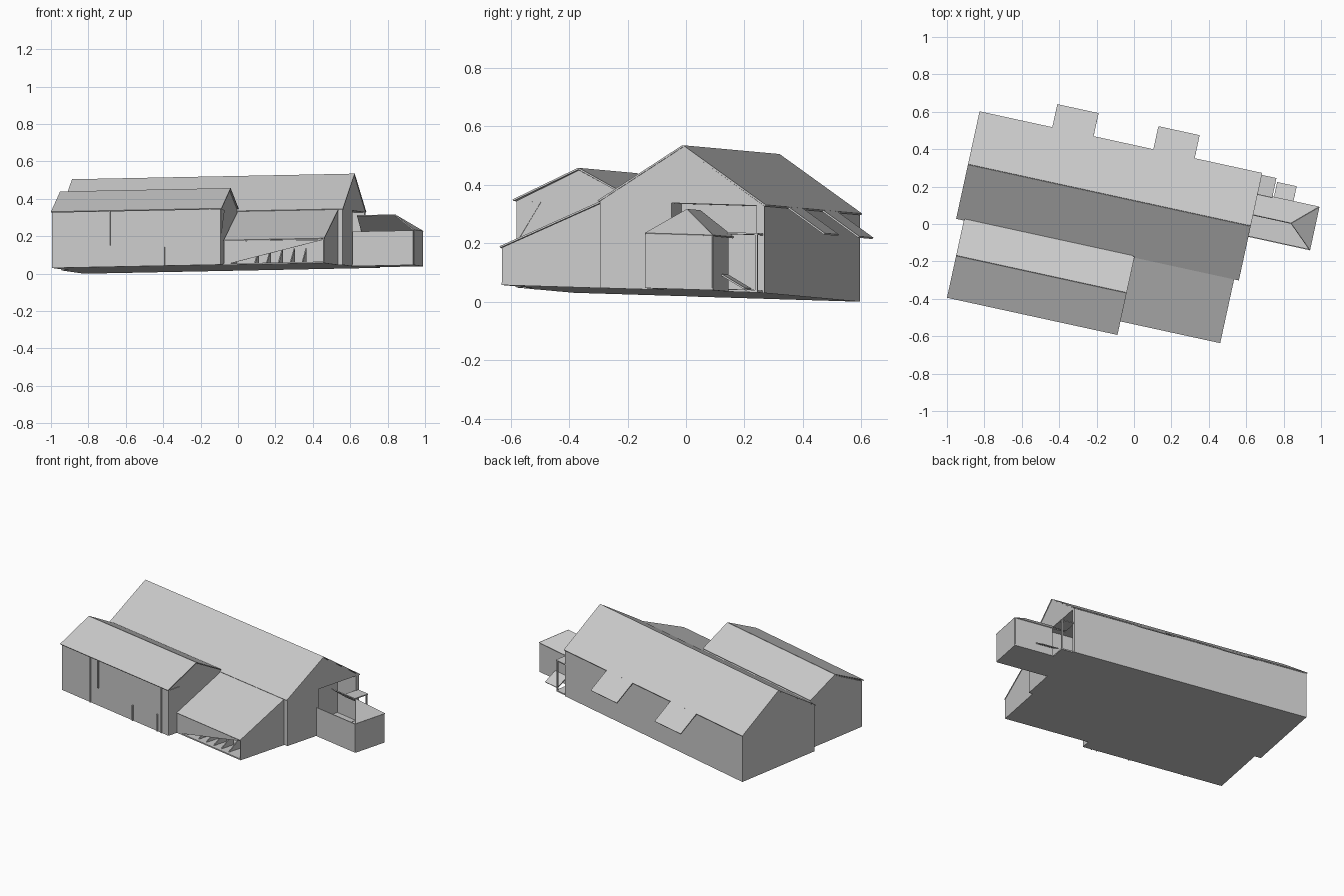
import bpy, bmesh, math
from mathutils import Matrix

cube = bpy.data.objects.get("Cube")
if cube:
    bpy.data.objects.remove(cube, do_unlink=True)

# One plain grey for the whole building
grey = bpy.data.materials.new("plain grey")
grey.use_nodes = True
grey.diffuse_color = (0.6, 0.6, 0.6, 1)
grey.node_tree.nodes["Principled BSDF"].inputs["Base Color"].default_value = (0.6, 0.6, 0.6, 1)

# Site frame: u runs along the ridge, v towards the back, h up from the sloping ground
C, S = math.cos(math.radians(12.3)), math.sin(math.radians(12.3))
SITE = Matrix(((C, S, 0, 0), (-S, C, 0, 0), (0.0194, -0.03, 1, 0.03), (0, 0, 0, 1)))


def finish(name, bm):
    bmesh.ops.recalc_face_normals(bm, faces=bm.faces)
    bm.transform(SITE)
    me = bpy.data.meshes.new(name)
    bm.to_mesh(me)
    bm.free()
    me.materials.append(grey)
    ob = bpy.data.objects.new(name, me)
    bpy.context.scene.collection.objects.link(ob)
    return ob


def prism(name, profile, u0, u1):
    """Extrude a (v, h) profile along u."""
    bm = bmesh.new()
    face = bm.faces.new([bm.verts.new((u0, v, h)) for v, h in profile])
    ext = bmesh.ops.extrude_face_region(bm, geom=[face])["geom"]
    bmesh.ops.translate(bm, vec=(u1 - u0, 0, 0),
                        verts=[g for g in ext if isinstance(g, bmesh.types.BMVert)])
    return finish(name, bm)


def box(name, u0, u1, v0, v1, h0, h1):
    return prism(name, [(v0, h0), (v1, h0), (v1, h1), (v0, h1)], u0, u1)


def panel(name, pts, thick=0.006):
    """Thin flat sheet through (u, v, h) corners."""
    bm = bmesh.new()
    bm.faces.new([bm.verts.new(p) for p in pts])
    ob = finish(name, bm)
    mod = ob.modifiers.new("thickness", "SOLIDIFY")
    mod.thickness = thick
    mod.offset = 0
    return ob


def roof(name, u0, u1, v0, h0, v1, h1):
    return panel(name, [(u0, v0, h0), (u1, v0, h0), (u1, v1, h1), (u0, v1, h1)])


# Main hall, with a deep opening in its east gable
hall = prism("main_hall", [(-0.168, 0), (0.407, 0), (0.407, 0.297), (0.122, 0.490), (-0.168, 0.297)],
             -0.930, 0.609)
cutter = box("hall_opening_cutter", 0.45, 0.70, 0.082, 0.38, 0.01, 0.298)
cutter.hide_render = True
mod = hall.modifiers.new("opening", "BOOLEAN")
mod.object = cutter
mod.operation = "DIFFERENCE"
mod.solver = "EXACT"
bpy.context.view_layer.objects.active = hall
bpy.ops.object.modifier_apply(modifier="opening")
bpy.data.objects.remove(cutter, do_unlink=True)
roof("main_roof_front", -0.935, 0.612, -0.174, 0.297, 0.122, 0.494)
roof("main_roof_back", -0.935, 0.612, 0.122, 0.494, 0.411, 0.299)

# Canopies continuing the back roof slope
for i, u in enumerate((-0.537, 0.016)):
    roof(f"back_canopy_{i + 1}", u, u + 0.226, 0.390, 0.313, 0.537, 0.213)

# Front wing
prism("front_wing", [(-0.586, 0), (-0.165, 0), (-0.165, 0.305), (-0.368, 0.408), (-0.586, 0.296)],
      -0.889, 0.032)
roof("wing_roof_front", -0.893, 0.040, -0.597, 0.298, -0.368, 0.413)
roof("wing_roof_back", -0.893, 0.040, -0.368, 0.413, -0.172, 0.312)

# Narrow wall strips on the wing front
for i, (u, h0, h1) in enumerate(((-0.645, 0, 0.295), (-0.578, 0.115, 0.295), (-0.28, 0, 0.10),
                                 (-0.065, 0, 0.11), (-0.03, 0, 0.295))):
    box(f"wing_wall_strip_{i + 1}", u, u + 0.008, -0.592, -0.584, h0, h1)
panel("wing_gable_window", [(0.034, -0.575, 0.17), (0.034, -0.50, 0.295), (0.034, -0.575, 0.295)], 0.004)

# Lean-to, with its front wall partly open
box("lean_to_floor", 0.03, 0.582, -0.518, -0.165, 0, 0.008)
roof("lean_to_roof", 0.036, 0.586, -0.523, 0.130, -0.172, 0.294)
panel("lean_to_side_wall", [(0.581, -0.517, 0), (0.581, -0.170, 0),
                            (0.581, -0.170, 0.290), (0.581, -0.517, 0.128)])
panel("lean_to_front_wall", [(0.036, -0.516, 0), (0.581, -0.516, 0.125), (0.036, -0.516, 0.128)])
for i in range(5):
    u = 0.20 + 0.065 * i
    panel(f"lean_to_bracket_{i + 1}", [(u, -0.50, 0.006), (u, -0.40, 0.006), (u, -0.40, 0.085)])

# East annex: walls, hipped end and back slope
box("annex_floor", 0.60, 0.946, 0.065, 0.300, 0, 0.008)
panel("annex_front_wall", [(0.612, 0.066, 0), (0.945, 0.066, 0), (0.945, 0.066, 0.185), (0.612, 0.066, 0.185)])
panel("annex_end_wall", [(0.945, 0.066, 0), (0.945, 0.298, 0), (0.945, 0.298, 0.185), (0.945, 0.066, 0.185)])
panel("annex_back_wall", [(0.70, 0.298, 0), (0.945, 0.298, 0), (0.945, 0.298, 0.185), (0.70, 0.298, 0.185)])
panel("annex_roof_hip", [(0.948, 0.063, 0.186), (0.948, 0.300, 0.186), (0.819, 0.182, 0.274)])
panel("annex_roof_back", [(0.612, 0.300, 0.186), (0.948, 0.300, 0.186),
                          (0.819, 0.182, 0.274), (0.612, 0.182, 0.274)])

# Side porch and ramp
roof("porch_roof", 0.605, 0.692, 0.295, 0.200, 0.402, 0.200)
box("porch_floor", 0.605, 0.690, 0.295, 0.400, 0, 0.008)
box("porch_post", 0.682, 0.690, 0.392, 0.400, 0, 0.200)
roof("porch_ramp", 0.700, 0.807, 0.300, 0.055, 0.381, 0.010)
